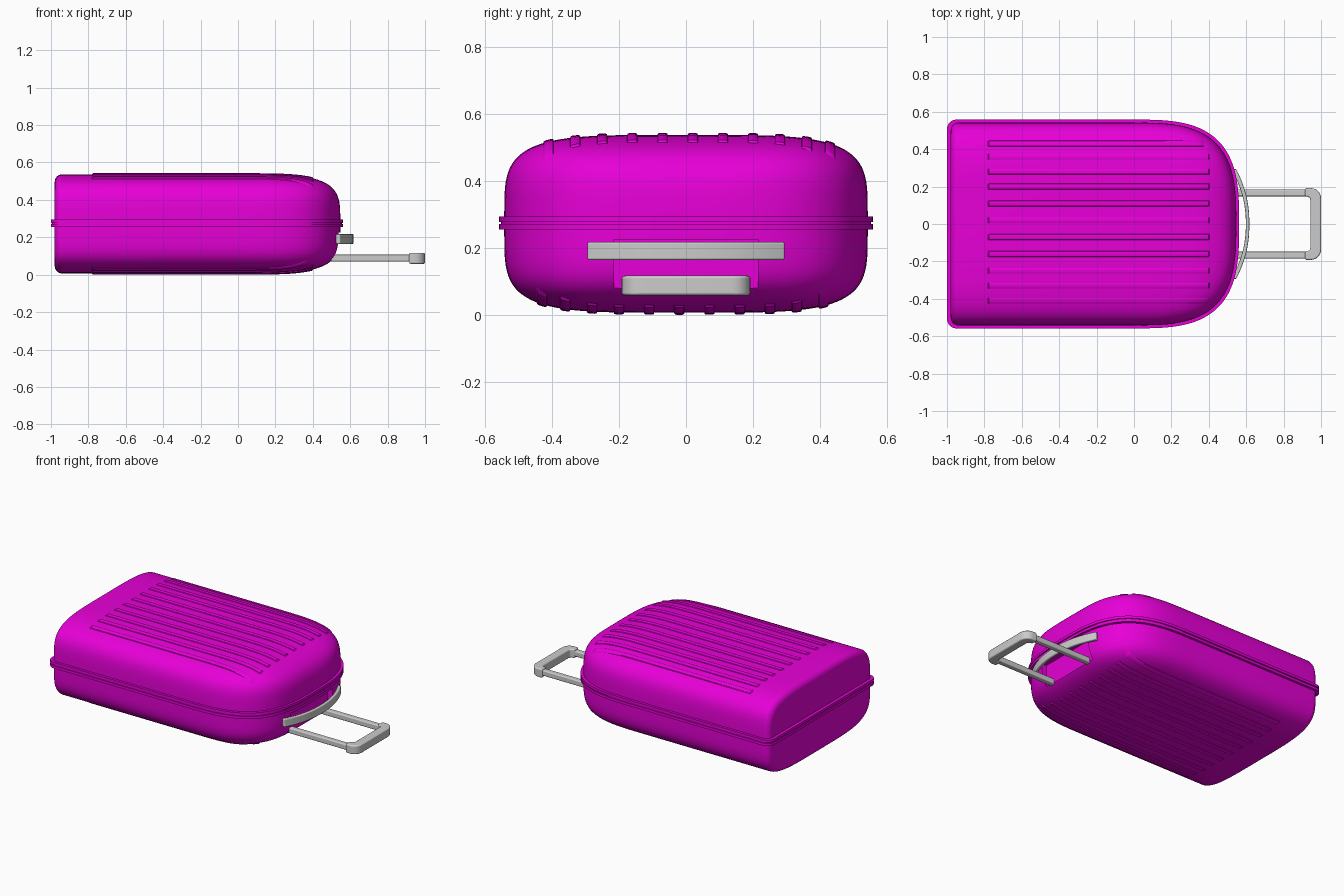
import bpy, bmesh, math

if "Cube" in bpy.data.objects:
    bpy.data.objects.remove(bpy.data.objects["Cube"])

ZC, W, H, XL, XR = 0.2715, 0.542, 0.265, -0.98, 0.547   # shell centre and half sizes
NW, NH, NS = 3.1, 4.0, 4.4                              # plan, side and section exponents

shell_mat = bpy.data.materials.new("magenta_shell")
shell_mat.diffuse_color = (0.8, 0.0, 0.68, 1)
shell_mat.use_nodes = True
shell_mat.node_tree.nodes["Principled BSDF"].inputs["Base Color"].default_value = shell_mat.diffuse_color


def g(t, n):
    return max(0.0, 1 - max(0.0, t) ** n) ** (1 / n)


def finish(bm, name, mat=None, bevel=0, angle=35):
    bmesh.ops.recalc_face_normals(bm, faces=bm.faces)
    me = bpy.data.meshes.new(name)
    bm.to_mesh(me)
    bm.free()
    ob = bpy.data.objects.new(name, me)
    bpy.context.collection.objects.link(ob)
    if mat:
        me.materials.append(mat)
    me.shade_smooth()
    me.set_sharp_from_angle(angle=math.radians(angle))
    if bevel:
        m = ob.modifiers.new("bevel", 'BEVEL')
        m.width, m.segments, m.limit_method = bevel, 4, 'ANGLE'
        m.angle_limit = math.radians(50)
        m.harden_normals = True
    return ob


def stations(xl, xr, w, h, r):
    """(x, half width, half height) from the filleted foot to the domed end"""
    out = []
    for i in range(9):
        a = math.pi / 2 * i / 8
        d = r * (1 - math.sin(a))
        out.append((xl + r * (1 - math.cos(a)), w - d, h - d))
    out.append((-0.45, w, h))
    for i in range(33):
        t = math.sin(math.pi / 2 * i / 32) ** 0.6
        t = min(t, 0.9999)
        out.append((xr * t, w * g(t, NW), h * g(t, NH)))
    return out


def prism(name, pts, z0, z1, mat=None, bevel=0):
    bm = bmesh.new()
    f = bm.faces.new([bm.verts.new((x, y, z0)) for x, y in pts])
    top = bmesh.ops.extrude_face_region(bm, geom=[f])["geom"]
    bmesh.ops.translate(bm, vec=(0, 0, z1 - z0),
                        verts=[v for v in top if isinstance(v, bmesh.types.BMVert)])
    return finish(bm, name, mat, bevel)


def box(name, lo, hi, mat=None, bevel=0):
    pts = [(lo[0], lo[1]), (hi[0], lo[1]), (hi[0], hi[1]), (lo[0], hi[1])]
    return prism(name, pts, lo[2], hi[2], mat, bevel)


# Shell: superellipse sections lofted along x
bm = bmesh.new()
N = 96
rings = []
for x, w, h in stations(XL, XR, W, H, 0.04):
    ring = []
    for k in range(N):
        c, s = math.cos(2 * math.pi * k / N), math.sin(2 * math.pi * k / N)
        y = math.copysign(abs(c) ** (2 / NS), c) * w
        z = math.copysign(abs(s) ** (2 / NS), s) * h
        ring.append(bm.verts.new((x, y, ZC + z)))
    rings.append(ring)
for a, b in zip(rings, rings[1:]):
    for k in range(N):
        bm.faces.new((a[k], a[(k + 1) % N], b[(k + 1) % N], b[k]))
bm.faces.new(rings[0])
bm.faces.new(rings[-1])
shell = finish(bm, "shell", shell_mat)

# Recess for the pull handle, cut into the domed end
cutter = box("recess_cutter", (0.50, -0.215, 0.05), (0.70, 0.215, 0.225), shell_mat)
mod = shell.modifiers.new("recess", 'BOOLEAN')
mod.operation, mod.solver, mod.object = 'DIFFERENCE', 'EXACT', cutter
bpy.context.view_layer.objects.active = shell
bpy.ops.object.modifier_apply(modifier=mod.name)
bpy.data.objects.remove(cutter)
shell.data.set_sharp_from_angle(angle=math.radians(35))

# Seam bands: two thin plates with a core between them
for name, z0, z1, off in (("seam_lower", 0.254, 0.271, 0.0), ("seam_core", 0.270, 0.278, 0.006),
                          ("seam_upper", 0.277, 0.294, 0.0)):
    st = stations(-1.0 + off, 0.562 - off, 0.558 - off, H, 0.05)
    pts = [(x, w) for x, w, _ in st] + [(x, -w) for x, w, _ in reversed(st)]
    prism(name, pts, z0, z1, shell_mat)


# Raised ribs that follow the shell, on both large faces
def surface(x, y):
    t = max(0, x) / XR
    return H * g(t, NH) * g(abs(y) / (W * g(t, NW)), NS)


RIBS = (-0.41, -0.33, -0.25, -0.16, -0.07, 0.02, 0.11, 0.20, 0.28, 0.36, 0.43)
PROFILE = ((-0.018, -0.008), (-0.014, 0.004), (-0.009, 0.006),
           (0.009, 0.006), (0.014, 0.004), (0.018, -0.008))
for name, side in (("ribs_top", 1), ("ribs_bottom", -1)):
    bm = bmesh.new()
    for y0 in RIBS:
        x1 = 0.41
        while abs(y0) > 0.9 * W * g(x1 / XR, NW):
            x1 -= 0.01
        xs = [-0.79, -0.775, -0.4] + [x1 * i / 12 for i in range(12)] + [x1 - 0.012, x1]
        rows = []
        for i, x in enumerate(xs):
            end = i in (0, len(xs) - 1)
            rows.append([bm.verts.new((x, side * (y0 + dy),
                                       ZC + side * (surface(x, y0 + dy) + (-0.008 if end else dz))))
                         for dy, dz in PROFILE])
        for a, b in zip(rows, rows[1:]):
            for k in range(len(PROFILE) - 1):
                bm.faces.new((a[k], a[k + 1], b[k + 1], b[k]))
    finish(bm, name, shell_mat)

# Pull handle: two rods and a C-shaped grip
for name, y in (("pull_rod_left", -0.166), ("pull_rod_right", 0.166)):
    box(name, (0.45, y - 0.018, 0.071), (0.94, y + 0.018, 0.107), bevel=0.007)


def corner(cx, cy, r, a0, a1, n=6):
    return [(cx + r * math.cos(math.radians(a0 + (a1 - a0) * i / n)),
             cy + r * math.sin(math.radians(a0 + (a1 - a0) * i / n))) for i in range(n + 1)]


half = [(0.915, 0.148), (0.915, 0.192)] + corner(0.945, 0.137, 0.055, 90, 0)
inner = corner(0.925, 0.128, 0.018, 0, 90, 4)
outer = half[1:]
pts = outer + [(x, -y) for x, y in reversed(outer)] + [(0.915, -0.146)] \
    + [(x, -y) for x, y in reversed(inner)] + inner + [(0.915, 0.146)]
prism("pull_grip", pts, 0.058, 0.117, bevel=0.01)

# Carry handle: bowed strap
def bow(x_mid, x_end, y_end, n=24):
    return [(x_end + (x_mid - x_end) * (1 - abs(2 * i / n - 1) ** 2.2),
             y_end * (2 * i / n - 1)) for i in range(n + 1)]


pts = bow(0.617, 0.545, 0.295) + list(reversed(bow(0.598, 0.522, 0.288)))
prism("carry_handle", pts, 0.164, 0.217, bevel=0.006)
